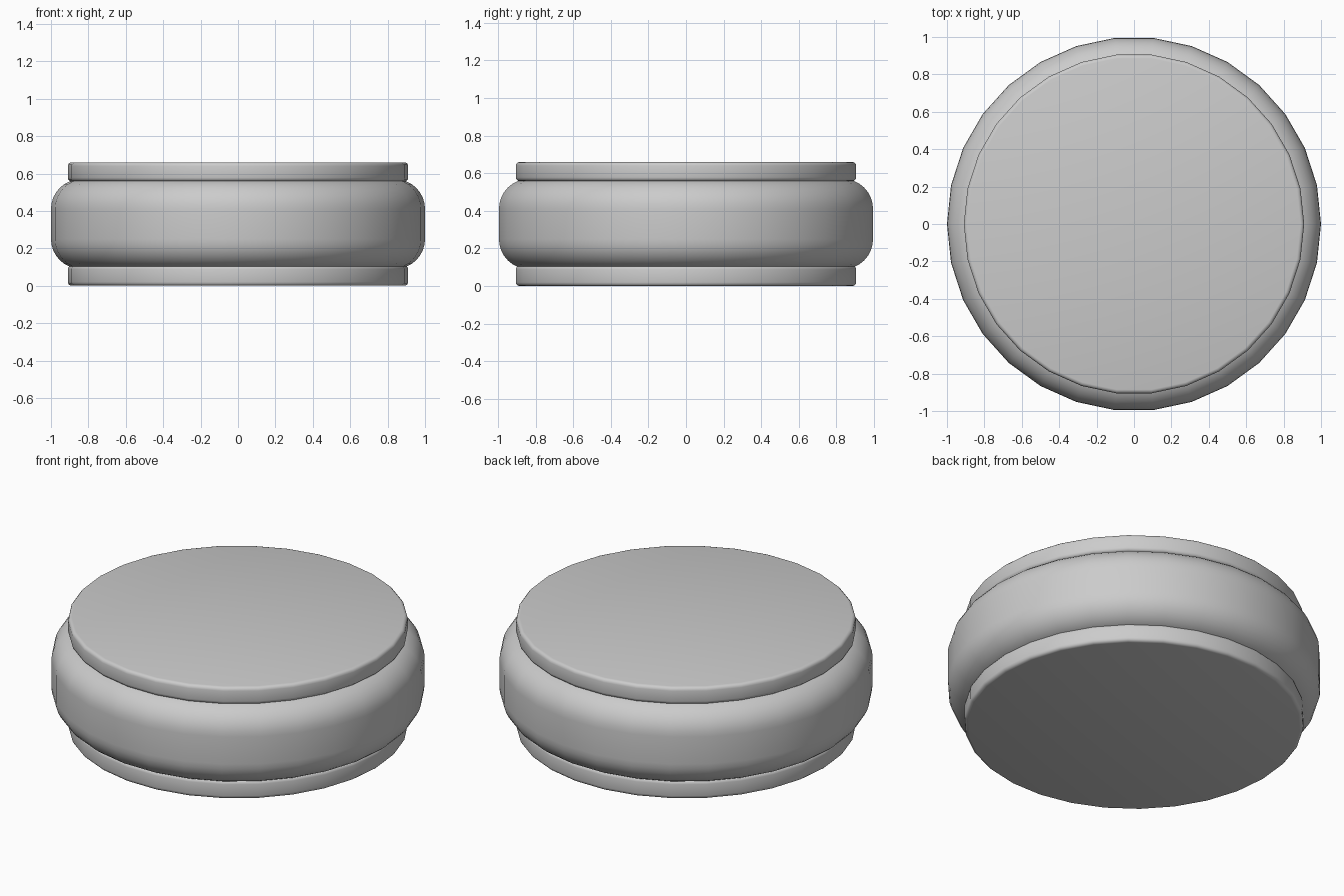
import bpy
import bmesh
import math

cube = bpy.data.objects.get("Cube")
if cube:
    bpy.data.objects.remove(cube, do_unlink=True)

SIDES = 30
MID_Z = 0.33

grey = bpy.data.materials.new("plain grey")
grey.use_nodes = True
colour = (0.6, 0.6, 0.6, 1)
grey.diffuse_color = colour
grey.node_tree.nodes["Principled BSDF"].inputs["Base Color"].default_value = colour


def lathe(name, profile):
    """Turn a bottom-to-top (radius, height) profile into a capped solid."""
    bm = bmesh.new()
    rings = []
    for r, z in profile:
        rings.append([bm.verts.new((r * math.cos(a), r * math.sin(a), z))
                      for a in (math.tau * i / SIDES for i in range(SIDES))])
    for low, high in zip(rings, rings[1:]):
        for i in range(SIDES):
            j = (i + 1) % SIDES
            bm.faces.new((low[i], low[j], high[j], high[i]))
    bm.faces.new(rings[0][::-1])
    bm.faces.new(rings[-1])
    mesh = bpy.data.meshes.new(name)
    bm.to_mesh(mesh)
    bm.free()
    obj = bpy.data.objects.new(name, mesh)
    bpy.context.collection.objects.link(obj)
    mesh.materials.append(grey)
    bpy.ops.object.select_all(action="DESELECT")
    obj.select_set(True)
    bpy.context.view_layer.objects.active = obj
    bpy.ops.object.shade_smooth_by_angle(angle=math.radians(35))
    return obj


def arc(radius, bulge, height, start, end, steps):
    """Quarter-round profile points around a corner centre."""
    angles = [start + (end - start) * i / steps for i in range(steps + 1)]
    return [(radius + bulge * math.cos(a), height + bulge * math.sin(a)) for a in angles]


# Rounded belly, straight around its middle
upper = arc(0.84, 0.16, MID_Z + 0.08, 0, math.pi / 2, 8)
lower = [(r, 2 * MID_Z - z) for r, z in reversed(upper)]
lathe("belly_ring", lower + upper)

# Two flat discs with softened rims
for name, bottom, top in (("base_disc", 0, 0.108), ("top_disc", 0.558, 0.66)):
    soft = 0.02
    profile = arc(0.91 - soft, soft, bottom + soft, -math.pi / 2, 0, 3)
    profile += arc(0.91 - soft, soft, top - soft, 0, math.pi / 2, 3)
    lathe(name, profile)
